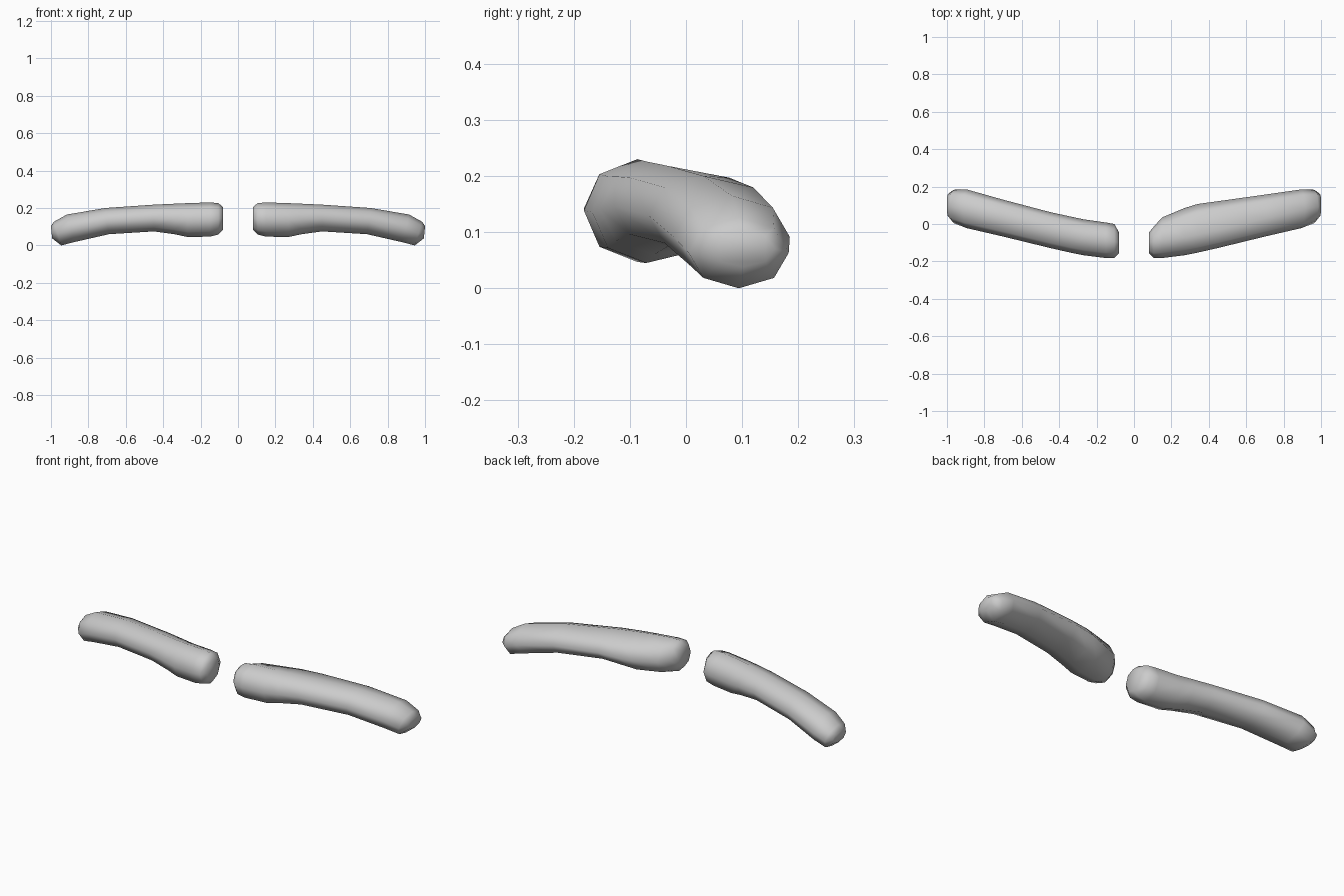
import bpy, bmesh, math

if "Cube" in bpy.data.objects:
    bpy.data.objects.remove(bpy.data.objects["Cube"])

# Stations along one bar: x, front y, back y, wide back y, bottom z, top z, lean in x
STATIONS = [
    (0.080, -0.155, -0.045, -0.045, 0.085, 0.205, 0.0),
    (0.105, -0.182, 0.000, -0.015, 0.058, 0.226, 0.0),
    (0.150, -0.182, 0.008, 0.035, 0.047, 0.230, 0.0),
    (0.270, -0.167, 0.025, 0.085, 0.045, 0.226, 0.0),
    (0.340, -0.153, 0.040, 0.107, 0.060, 0.223, 0.0),
    (0.450, -0.128, 0.064, 0.122, 0.075, 0.218, 0.0),
    (0.700, -0.067, 0.130, 0.157, 0.060, 0.200, 0.01),
    (0.895, -0.022, 0.185, 0.185, 0.018, 0.165, 0.02),
    (0.965, 0.005, 0.183, 0.183, 0.000, 0.126, 0.02),
    (0.997, 0.045, 0.158, 0.158, 0.038, 0.103, 0.003),
]
SIDES = 8


def bar(name, side, wide):
    """Loft eight-sided rings through the stations and close both ends."""
    bm = bmesh.new()
    rings = []
    for x, front, back, wide_back, low, high, lean in STATIONS:
        yc, zc, rz = (front + back) / 2, (low + high) / 2, (high - low) / 2
        rear = (wide_back if wide else back) - yc
        ring = []
        for i in range(SIDES):
            a = math.tau * i / SIDES
            c, s = math.cos(a), math.sin(a)
            y = yc + c * (rear if c > 0 else yc - front)
            ring.append(bm.verts.new((side * (x + lean * s), y, zc + s * rz)))
        rings.append(ring)
    for a, b in zip(rings, rings[1:]):
        for i in range(SIDES):
            j = (i + 1) % SIDES
            bm.faces.new((a[i], a[j], b[j], b[i]))
    bm.faces.new(rings[0])
    bm.faces.new(rings[-1])
    bmesh.ops.recalc_face_normals(bm, faces=bm.faces)
    for f in bm.faces:
        f.smooth = True
    mesh = bpy.data.meshes.new(name)
    bm.to_mesh(mesh)
    bm.free()
    bpy.context.collection.objects.link(bpy.data.objects.new(name, mesh))


# The two brows; the right one bulges further back near the middle
bar("left_eyebrow", -1, False)
bar("right_eyebrow", 1, True)
